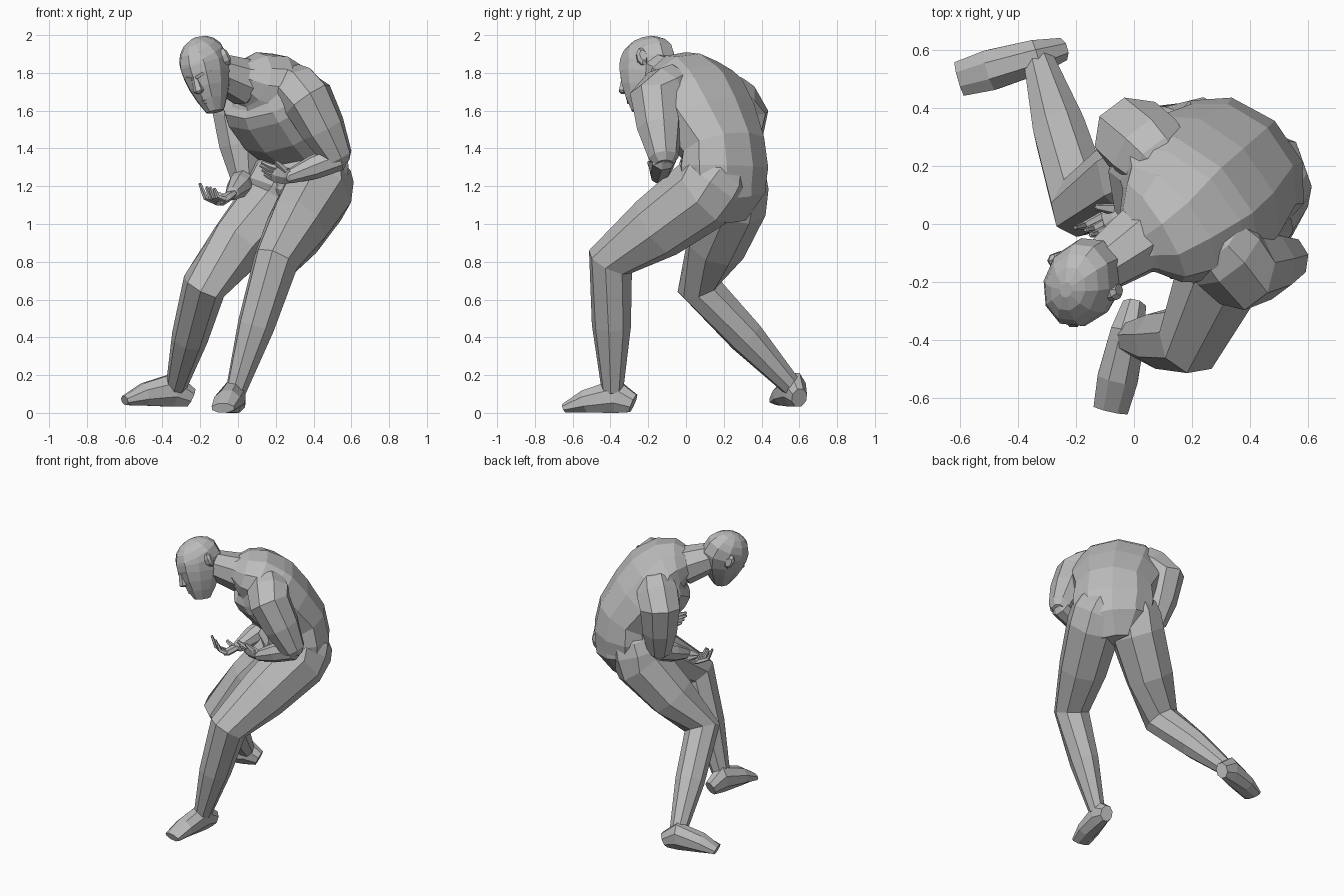
import bpy
import bmesh
import math
from mathutils import Vector, Matrix

cube = bpy.data.objects.get("Cube")
if cube:
    bpy.data.objects.remove(cube, do_unlink=True)

# One plain grey for the whole figure
grey = bpy.data.materials.new("plain_grey")
grey.use_nodes = True
grey.diffuse_color = (0.5, 0.5, 0.5, 1)
grey.node_tree.nodes["Principled BSDF"].inputs["Base Color"].default_value = grey.diffuse_color


def loft(name, rings, side, sides=8, frame=None):
    """Skin faceted rings (centre, half width, half depth) into a flat-shaded object."""
    bm = bmesh.new()
    grow = 1 / math.cos(math.pi / sides)
    loops = []
    for i, (centre, width, depth) in enumerate(rings):
        before = rings[max(i - 1, 0)][0]
        after = rings[min(i + 1, len(rings) - 1)][0]
        tangent = (after - before).normalized()
        across = Vector(side)
        across = (across - tangent * across.dot(tangent)).normalized()
        outward = tangent.cross(across)
        loop = []
        for k in range(sides):
            angle = (k + 0.5) * math.tau / sides
            point = centre + across * width * grow * math.cos(angle)
            point += outward * depth * grow * math.sin(angle)
            if frame:
                point = frame @ point
            point.z = max(point.z, 0)
            loop.append(bm.verts.new(point))
        loops.append(loop)
    for low, high in zip(loops, loops[1:]):
        for k in range(sides):
            following = (k + 1) % sides
            bm.faces.new((low[k], low[following], high[following], high[k]))
    bm.faces.new(loops[0])
    bm.faces.new(loops[-1])
    bmesh.ops.recalc_face_normals(bm, faces=bm.faces[:])
    mesh = bpy.data.meshes.new(name)
    bm.to_mesh(mesh)
    bm.free()
    mesh.materials.append(grey)
    obj = bpy.data.objects.new(name, mesh)
    bpy.context.collection.objects.link(obj)


def limb(name, joints, radii, side, flat=1, bulge=0, sides=8, frame=None):
    """Loft along joints, with a swollen ring halfway along each bone and rounded ends."""
    joints = [Vector(joint) for joint in joints]
    path = [(joints[0], radii[0])]
    for i in range(1, len(joints)):
        middle = (joints[i - 1] + joints[i]) / 2
        path.append((middle, (radii[i - 1] + radii[i]) / 2 + bulge))
        path.append((joints[i], radii[i]))
    start = (joints[0] - joints[1]).normalized() * radii[0] / 2
    end = (joints[-1] - joints[-2]).normalized() * radii[-1] / 2
    path.insert(0, (joints[0] + start, radii[0] * 0.6))
    path.append((joints[-1] + end, radii[-1] * 0.6))
    loft(name, [(centre, r, r * flat) for centre, r in path], side, sides, frame)


def foot(name, heel, toe):
    """Wedge from a narrow heel over a high instep to broad, low toes."""
    heel, toe = Vector(heel), Vector(toe)
    rings = []
    for t, width, height in ((0, .04, .05), (.25, .06, .09), (.7, .07, .06), (1, .06, .025)):
        rings.append((heel.lerp(toe, t) + Vector((0, 0, height)), width, height))
    loft(name, rings, (toe - heel).cross(Vector((0, 0, 1))))


def hand(name, wrist, along, across, bend, lengths, thumb):
    """Palm, four bent fingers and a thumb."""
    wrist = Vector(wrist)
    along, across, bend, thumb = (Vector(v).normalized() for v in (along, across, bend, thumb))
    knuckles = wrist + along * 0.08
    limb(name + "_palm", [wrist, knuckles], (.035, .045), across, 0.5, 0.005, 6)
    for i, length in enumerate(lengths):
        base = knuckles + across * (i - 1.5) * 0.023
        middle = base + (along + bend).normalized() * length / 2
        tip = middle + bend * length / 2
        limb(f"{name}_finger_{i + 1}", [base, middle, tip], (.013, .011, .007), across, sides=5)
    root = wrist + along * 0.03 - across * 0.03
    limb(name + "_thumb", [root, root + thumb * 0.07], (.018, .009), along, sides=5)


# Trunk, curling forward and twisting away from the hips
limb("torso", [(.34, .2, 1.13), (.35, .2, 1.2), (.34, .2, 1.4), (.18, .06, 1.65), (.12, 0, 1.75),
               (.02, -.06, 1.78)],
     (.22, .25, .25, .3, .23, .12), (1, -.9, 0), 0.75, 0.015, 10)
limb("neck", [(.04, -.04, 1.75), (-.13, -.16, 1.82)], (.12, .085), (1, -1, 0))

# Legs and feet, running from the buttocks to the ankles
leg_radii = (.16, .17, .11, .05)
limb("left_leg", [(.42, .18, 1.28), (.42, .09, 1.16), (.2, -.4, .8), (-.01, -.39, .12)],
     leg_radii, (.8, -.5, 0), 1.1, 0.01)
limb("right_leg", [(.24, .25, 1.28), (.18, .25, 1.11), (-.18, .07, .67), (-.33, .57, .13)],
     leg_radii, (.9, .2, 0), 1, 0.01)
foot("left_foot", (0, -.28, 0), (-.08, -.64, 0))
foot("right_foot", (-.25, .6, .03), (-.6, .5, .04))

# Arms, from inside the chest over the shoulder, drawn in to the belly
for name, root, shoulder, elbow, wrist in (
        ("left", (.27, -.05, 1.73), (.37, -.16, 1.66), (.53, -.12, 1.35), (.27, -.15, 1.25)),
        ("right", (.1, .2, 1.69), (0, .3, 1.58), (.04, .25, 1.24), (-.03, .04, 1.16))):
    limb(name + "_upper_arm", [root, shoulder, elbow], (.12, .13, .075), (.6, -.8, 0), 1, 0.01)
    limb(name + "_forearm", [elbow, wrist], (.065, .035), (.6, -.8, 0), 1, 0.01)
hand("left_hand", (.28, -.15, 1.25), (-1, -.1, .2), (.1, .5, -1),
     (-1, -.1, .5), (.08, .09, .08, .07), (-.6, -.4, .6))
hand("right_hand", (-.03, .04, 1.16), (-.6, -.4, -.4), (.6, -1, .3),
     (-.4, -.1, 1), (.16, .12, .11, .09), (-.8, .1, .4))

# Head frame: left, back and up axes of the bowed, turned head
forward = Vector((-.38, -.85, -.35)).normalized()
left = Vector((.86, -.42, .28))
left = (left - forward * left.dot(forward)).normalized()
head = Matrix((left, -forward, forward.cross(left))).transposed().to_4x4()
head.translation = Vector((-.18, -.2, 1.855))

# Skull: a tapering jaw below, a dome above
skull = []
for k in range(4, -1, -1):
    drop = k / 4
    size = 1 - 0.65 * drop ** 1.8
    skull.append((Vector((0, -drop / 10, -drop / 4)), 0.12 * size, 0.155 * size))
for k in range(1, 5):
    angle = k * math.pi / 9
    size = math.cos(angle)
    skull.append((Vector((0, 0, 0.14 * math.sin(angle))), 0.12 * size, 0.155 * size))
loft("head", skull, (1, 0, 0), 10, head)

# Face
limb("nose", [(0, -.15, -.02), (0, -.175, -.1)], (.014, .025), (1, 0, 0), sides=6, frame=head)
for name, z in (("upper_lip", -.15), ("lower_lip", -.17)):
    limb(name, [(-.03, -.14, z), (0, -.16, z), (.03, -.14, z)], (.005, .01, .005),
         (0, 1, 0), sides=6, frame=head)
for name, s in (("left", 1), ("right", -1)):
    limb(name + "_brow", [(s * .01, -.16, -.03), (s * .05, -.14, -.02), (s * .08, -.11, -.03)],
         (.01, .01, .008), (0, 1, 0), sides=6, frame=head)
    limb(name + "_eye", [(s * .02, -.15, -.06), (s * .04, -.145, -.06), (s * .06, -.13, -.06)],
         (.004, .01, .004), (0, 1, 0), sides=6, frame=head)
    limb(name + "_ear", [(s * .1, .01, -.01), (s * .12, .03, -.01)], (.025, .03),
         (0, 1, 0), 1.6, frame=head)
